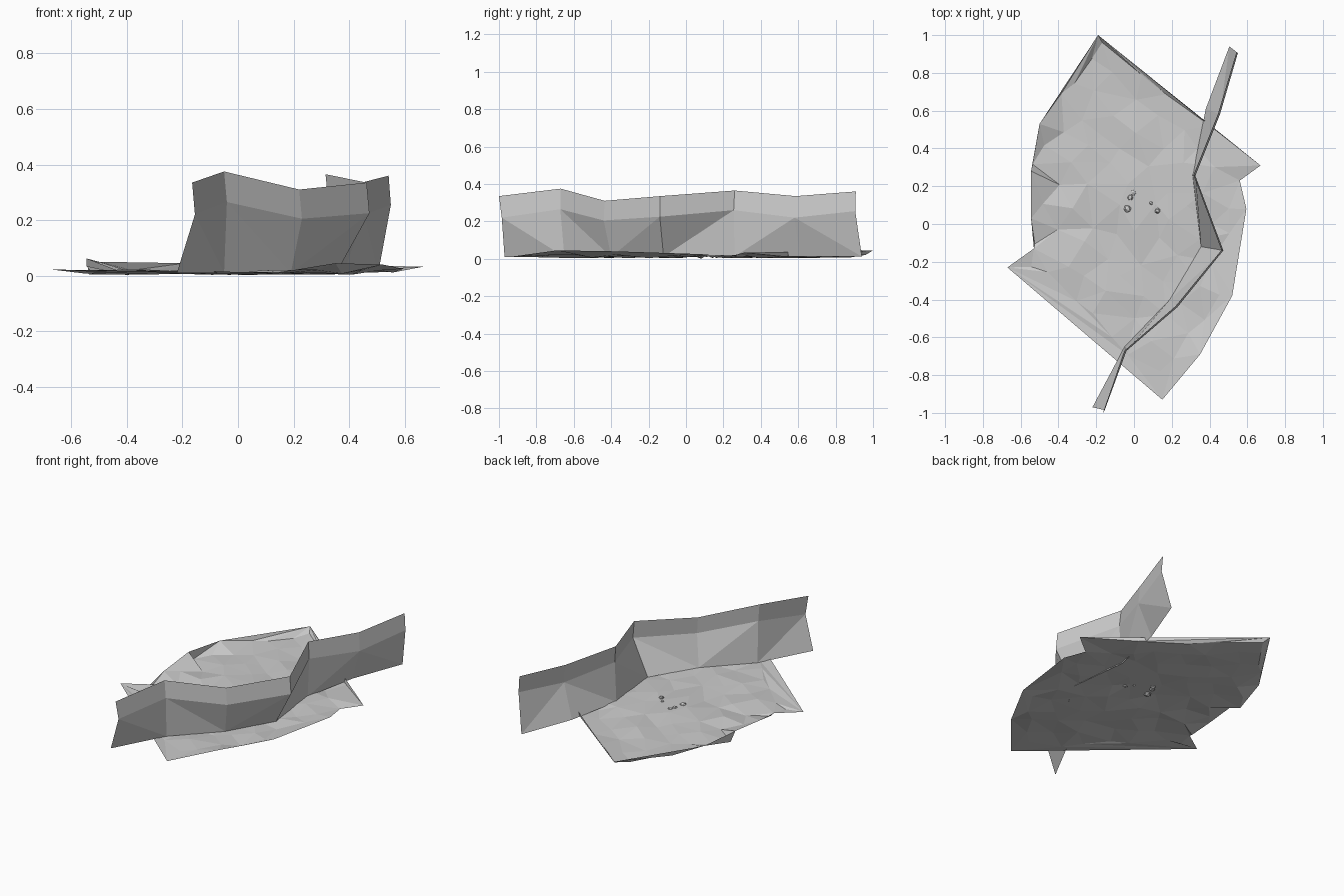
import bpy, bmesh, math, random
from mathutils import Vector, Matrix
from mathutils.geometry import delaunay_2d_cdt

if "Cube" in bpy.data.objects:
    bpy.data.objects.remove(bpy.data.objects["Cube"])

random.seed(4)


def finish(name, bm):
    mesh = bpy.data.meshes.new(name)
    bm.to_mesh(mesh)
    bm.free()
    obj = bpy.data.objects.new(name, mesh)
    bpy.context.collection.objects.link(obj)
    return obj


# Ground sheet: irregular outline filled with a gently crumpled lattice
outline = [(-.19, 1, .045), (-.50, .53, .05), (-.545, .28, .062), (-.545, .03, .035),
           (-.53, -.13, .015), (-.67, -.23, .022), (.15, -.93, .012), (.35, -.69, .045),
           (.52, -.38, .04), (.595, .08, .025), (.56, .23, .012), (.67, .31, .033)]
points = [Vector(p) for p in outline]
turn = Matrix.Rotation(math.radians(-40.5), 3, 'Z')
for i in range(-5, 6):
    for j in range(-5, 6):
        p = turn @ Vector((i * .15 + random.uniform(-.035, .035),
                           j * .13 + random.uniform(-.035, .035), 0))
        p.z = random.uniform(.003, .022)
        points.append(p)
n = len(outline)
verts, _, faces, origin, _, _ = delaunay_2d_cdt(
    [p.xy for p in points], [], [list(range(n))], 1, 1e-5)
bm = bmesh.new()
vs = [bm.verts.new((v.x, v.y, points[o[0]].z if o else .015))
      for v, o in zip(verts, origin)]
for f in faces:
    bm.faces.new([vs[k] for k in f])
bmesh.ops.delete(bm, geom=[v for v in bm.verts if not v.link_faces], context='VERTS')
for f in bm.faces:
    f.normal_update()
    if f.normal.z < 0:
        f.normal_flip()
finish("ground_sheet", bm)

# Folded wall: three rows of points (bottom, bend, top) along a zigzag
bottom = [(-.22, -.97, .01), (-.05, -.65, .01), (.19, -.40, .01), (.355, -.12, .012),
          (.31, .26, .012), (.38, .61, .012), (.505, .94, .012)]
bend = [(-.155, -.985, .22), (-.04, -.672, .265), (.23, -.44, .205), (.473, -.14, .225),
        (.325, .255, .26), (.455, .58, .22), (.55, .905, .255)]
top = [(-.165, -1, .335), (-.05, -.67, .375), (.22, -.435, .31), (.463, -.138, .335),
       (.315, .26, .365), (.445, .585, .335), (.542, .908, .36)]
bm = bmesh.new()
B, M, T = [[bm.verts.new(p) for p in row] for row in (bottom, bend, top)]
for i in range(6):
    bm.faces.new((M[i], M[i + 1], T[i + 1], T[i]))
    if i in (2, 3, 4):
        bm.faces.new((B[i], B[i + 1], M[i + 1]))
        bm.faces.new((B[i], M[i + 1], M[i]))
    else:
        bm.faces.new((B[i], B[i + 1], M[i]))
        bm.faces.new((B[i + 1], M[i + 1], M[i]))
finish("folded_wall", bm)

# Small pebbles scattered on the ground
for k, (x, y, r) in enumerate([(-.005, .165, .017), (-.02, .14, .017), (-.035, .08, .022),
                               (.09, .11, .010), (.125, .07, .016)]):
    bm = bmesh.new()
    bmesh.ops.create_icosphere(bm, subdivisions=1, radius=r)
    spin = Matrix.Rotation(k * 1.3, 4, 'Z') @ Matrix.Rotation(k * .4, 4, 'X')
    bm.transform(Matrix.Translation((x, y, .016)) @ Matrix.Diagonal((1, 1, .72, 1)) @ spin)
    finish("pebble_%d" % (k + 1), bm)
